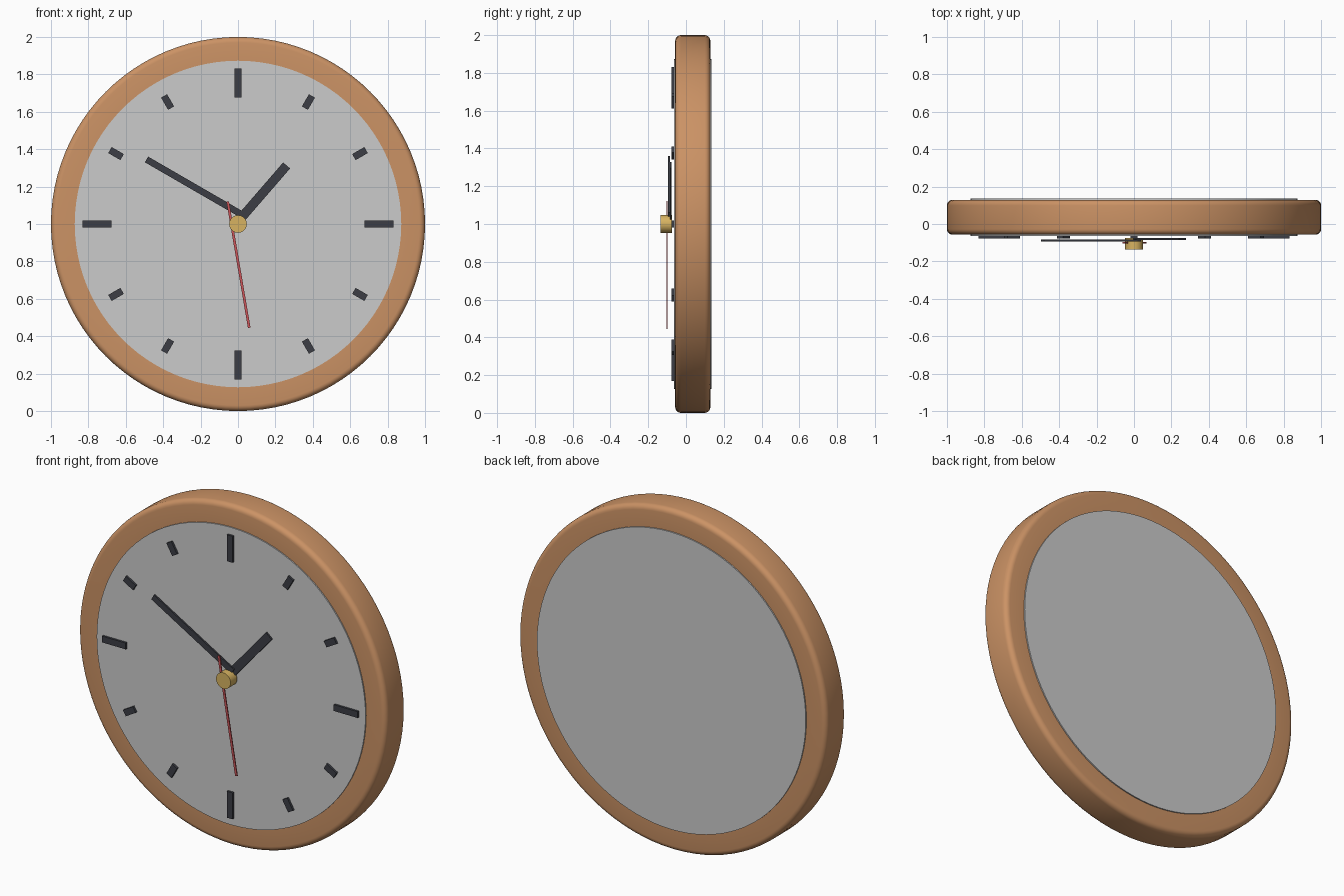
import bpy, bmesh, math
from mathutils import Matrix, Vector

if "Cube" in bpy.data.objects:
    bpy.data.objects.remove(bpy.data.objects["Cube"])

CZ = 1.0  # dial centre height


def material(name, rgb):
    m = bpy.data.materials.new(name)
    m.diffuse_color = (*rgb, 1)
    m.use_nodes = True
    m.node_tree.nodes["Principled BSDF"].inputs["Base Color"].default_value = m.diffuse_color
    return m


wood = material("wood", (0.60, 0.29, 0.13))
dark = material("dark", (0.045, 0.048, 0.06))
brass = material("brass", (0.68, 0.45, 0.12))
red = material("red", (0.60, 0.09, 0.10))


def finish(bm, name, mat=None, smooth=False):
    bmesh.ops.recalc_face_normals(bm, faces=bm.faces[:])
    me = bpy.data.meshes.new(name)
    bm.to_mesh(me)
    bm.free()
    ob = bpy.data.objects.new(name, me)
    bpy.context.collection.objects.link(ob)
    if mat:
        me.materials.append(mat)
    if smooth:
        bpy.ops.object.select_all(action='DESELECT')
        ob.select_set(True)
        bpy.context.view_layer.objects.active = ob
        bpy.ops.object.shade_smooth_by_angle(angle=math.radians(35))
    return ob


def disc(name, r, y0, y1, seg, mat=None):
    """Cylinder along y between y0 and y1."""
    bm = bmesh.new()
    mx = Matrix.Translation((0, (y0 + y1) / 2, CZ)) @ Matrix.Rotation(math.pi / 2, 4, 'X')
    bmesh.ops.create_cone(bm, cap_ends=True, segments=seg, radius1=r, radius2=r,
                          depth=y1 - y0, matrix=mx)
    return finish(bm, name, mat, True)


def bar(name, a, b, width, y0, y1, mat):
    """Flat bar on the dial from point a to point b (x, z)."""
    a, b = Vector((a[0], 0, a[1])), Vector((b[0], 0, b[1]))
    d = b - a
    mid = (a + b) / 2
    mid.y = (y0 + y1) / 2
    mx = (Matrix.Translation(mid) @ Matrix.Rotation(math.atan2(d.x, d.z), 4, 'Y')
          @ Matrix.Diagonal((width, y1 - y0, d.length, 1)))
    bm = bmesh.new()
    bmesh.ops.create_cube(bm, size=1, matrix=mx)
    return finish(bm, name, mat)


# Rim: rounded rectangle section turned around the y axis
F, B, R, RI, BEV = -0.057, 0.129, 1.0, 0.86, 0.03
section = [(RI, F)]
for cy, start in ((F + BEV, -90), (B - BEV, 0)):
    for i in range(6):
        t = math.radians(start + 18 * i)
        section.append((R - BEV + BEV * math.cos(t), cy + BEV * math.sin(t)))
section.append((RI, B))
bm = bmesh.new()
vs = [bm.verts.new((r, y, CZ)) for r, y in section]
es = [bm.edges.new((vs[i], vs[(i + 1) % len(vs)])) for i in range(len(vs))]
bmesh.ops.spin(bm, geom=vs + es, cent=(0, 0, CZ), axis=(0, 1, 0),
               angle=2 * math.pi, steps=96, use_merge=True)
bmesh.ops.remove_doubles(bm, verts=bm.verts[:], dist=1e-4)
finish(bm, "rim", wood, True)

# Dial: runs through the rim, slightly proud on both sides
disc("dial", 0.873, -0.064, 0.136, 96)

# Hour markers, long ones at the quarters
for h in range(12):
    t = math.radians(30 * h)
    half = 0.0775 if h % 3 == 0 else 0.0375
    s, c = math.sin(t), math.cos(t)
    r0, r1 = 0.753 - half, 0.753 + half
    bar(f"hour_marker_{h:02d}", (r0 * s, CZ + r0 * c), (r1 * s, CZ + r1 * c),
        0.037, -0.077, -0.06, dark)

# Hands
bar("hour_hand", (0.015, 1.03), (0.26, 1.313), 0.049, -0.086, -0.076, dark)
bar("minute_hand", (0.03, 1.045), (-0.489, 1.345), 0.035, -0.094, -0.084, dark)
bar("second_hand", (-0.055, 1.12), (0.06, 0.445), 0.014, -0.103, -0.097, red)

# Centre cap
disc("centre_cap", 0.047, -0.136, -0.075, 32, brass)
